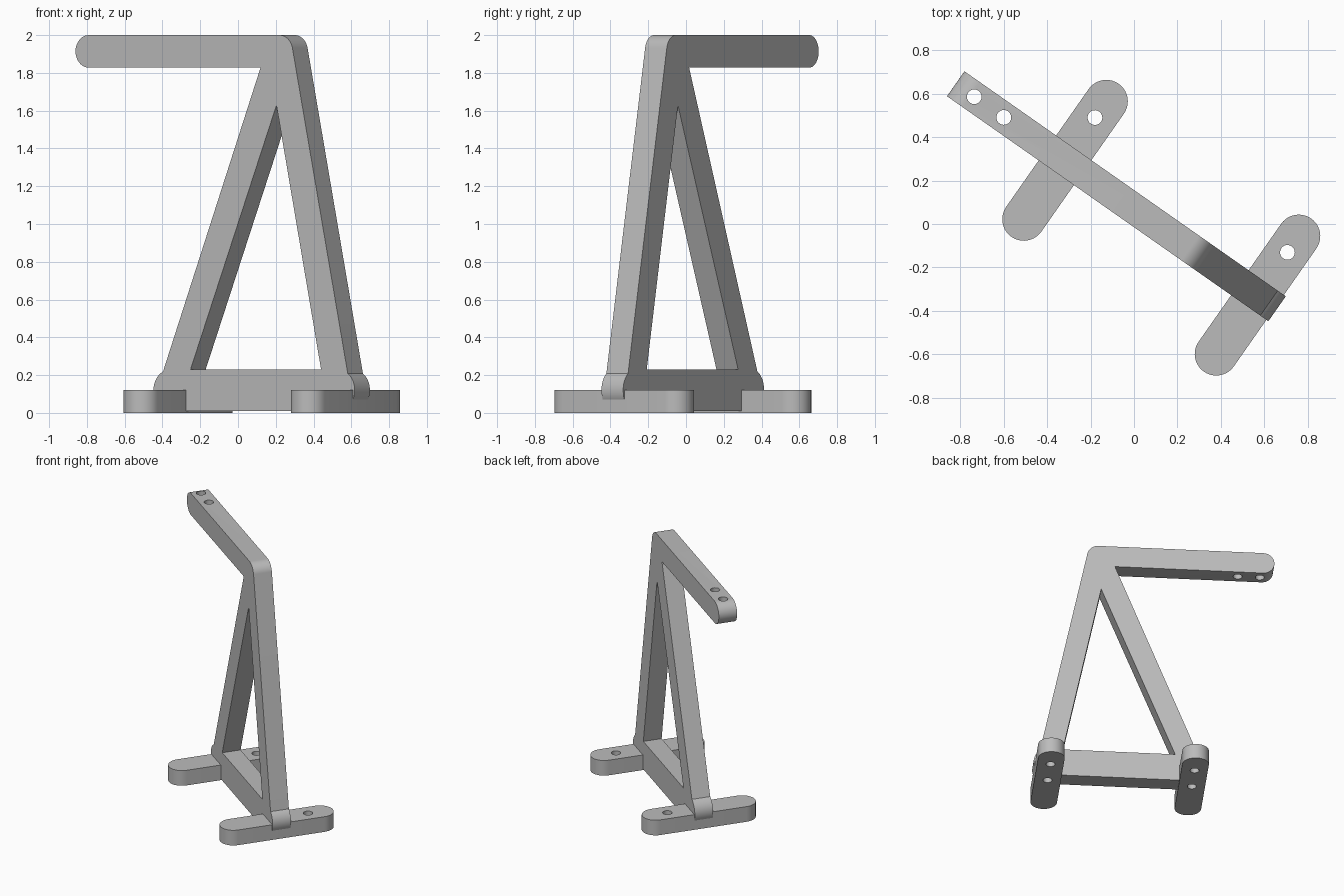
import bpy, bmesh
from math import sin, cos, radians
from mathutils import Matrix, Vector

cube = bpy.data.objects.get("Cube")
if cube:
    bpy.data.objects.remove(cube, do_unlink=True)

# Single grey plastic
grey = bpy.data.materials.new("plain grey")
grey.use_nodes = True
colour = (0.5, 0.5, 0.5, 1)
grey.diffuse_color = colour
grey.node_tree.nodes["Principled BSDF"].inputs["Base Color"].default_value = colour

TURN = Matrix.Rotation(radians(-35), 4, 'Z')   # the frame stands diagonally
MID = 0.058                                    # centre line of the frame
FEET = (-0.428, 0.653)                         # foot positions along the frame
FOOT_H = 0.12


def arc(cx, cy, r, start, end, steps=20):
    angles = [radians(start + (end - start) * i / steps) for i in range(steps + 1)]
    return [(cx + r * cos(a), cy + r * sin(a)) for a in angles]


def prism(name, points, direction):
    """Extrude a closed outline of 3D points."""
    bm = bmesh.new()
    face = bm.faces.new([bm.verts.new(p) for p in points])
    top = bmesh.ops.extrude_face_region(bm, geom=[face])["geom"]
    bmesh.ops.translate(bm, vec=Vector(direction),
                        verts=[g for g in top if isinstance(g, bmesh.types.BMVert)])
    bmesh.ops.recalc_face_normals(bm, faces=bm.faces)
    mesh = bpy.data.meshes.new(name)
    bm.to_mesh(mesh)
    bm.free()
    mesh.materials.append(grey)
    obj = bpy.data.objects.new(name, mesh)
    bpy.context.collection.objects.link(obj)
    return obj


def upright(name, outline, y, depth):
    return prism(name, [(u, y, z) for u, z in outline], (0, depth, 0))


def flat(name, outline, z, height):
    return prism(name, [(x, y, z) for x, y in outline], (0, 0, height))


def hole(x, y, z, height, r=0.034):
    return flat("hole_cutter", arc(x, y, r, 0, 345, 23), z, height)


def finish(obj, cutters):
    """Cut the openings, turn the part into place and shade it."""
    for c in cutters:
        c.hide_render = True
        mod = obj.modifiers.new("cut", 'BOOLEAN')
        mod.operation = 'DIFFERENCE'
        mod.solver = 'EXACT'
        mod.object = c
    bpy.context.view_layer.update()
    graph = bpy.context.evaluated_depsgraph_get()
    mesh = bpy.data.meshes.new_from_object(obj.evaluated_get(graph))
    obj.modifiers.clear()
    obj.data = mesh
    mesh.transform(TURN)
    for c in cutters:
        bpy.data.objects.remove(c, do_unlink=True)
    bpy.ops.object.select_all(action='DESELECT')
    obj.select_set(True)
    bpy.context.view_layer.objects.active = obj
    bpy.ops.object.shade_smooth_by_angle(angle=radians(30))


# A-shaped frame with a cantilever arm, drawn as one outline
outline = (arc(FEET[1], 0.12, 0.11, -90, 54)          # right base knuckle
           + arc(0.276, 1.914, 0.086, 12, 90)         # apex
           + arc(-0.956, 1.914, 0.086, 90, 270)       # arm tip
           + [(0.154, 1.828)]                         # arm meets left leg
           + arc(FEET[0], 0.12, 0.11, 116, 270))      # left base knuckle
frame = upright("a_frame_with_arm", outline, MID - 0.07, 0.14)
window = upright("window_cutter", [(-0.298, 0.231), (0.545, 0.231), (0.257, 1.629)],
                 MID - 0.2, 0.4)
arm_holes = [hole(u, MID, 1.7, 0.4) for u in (-0.938, -0.772)]
screw_holes = [hole(u, MID, -0.1, 0.1 + FOOT_H) for u in FEET]
finish(frame, [window] + arm_holes + screw_holes)

# Two round-ended feet with a through hole behind and a screw hole beneath
for u, side in zip(FEET, ("right", "left")):
    shape = arc(u, MID + 0.331, 0.099, 0, 180) + arc(u, MID - 0.331, 0.099, 180, 360)
    foot = flat(side + "_foot", shape, 0, FOOT_H)
    finish(foot, [hole(u, MID + 0.24, -0.1, 0.4), hole(u, MID, -0.1, 0.4)])
